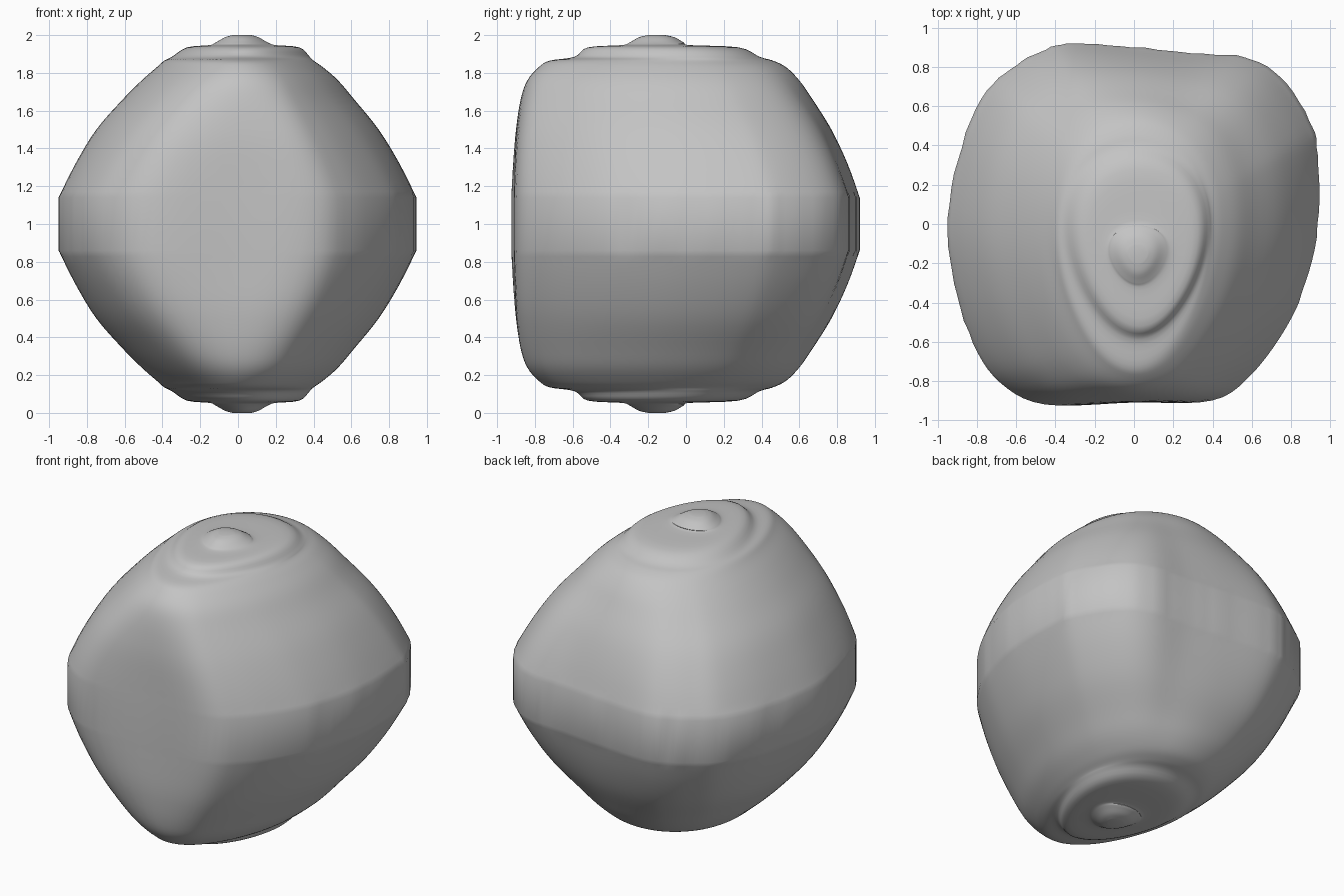
import bpy
import bmesh
import math
import random
from mathutils import Vector

old = bpy.data.objects.get("Cube")
if old:
    bpy.data.objects.remove(old, do_unlink=True)

random.seed(4)


def spline(points, steps, closed):
    """Smooth curve through points of any dimension."""
    count = len(points)
    pick = (lambda i: points[i % count]) if closed else (
        lambda i: points[max(0, min(count - 1, i))])
    result = []
    for i in range(count if closed else count - 1):
        a, b, c, d = (Vector(pick(i + k)) for k in (-1, 0, 1, 2))
        for s in range(steps):
            t = s / steps
            result.append(b + (c - a) * (t / 2)
                          + (a * 2 - b * 5 + c * 4 - d) * (t * t / 2)
                          + (b * 3 - a - c * 3 + d) * (t ** 3 / 2))
    if not closed:
        result.append(Vector(points[-1]))
    return result


# Widest outline of the stone, seen from above
OUTLINE = [(0, -.9), (.4, -.89), (.6, -.76), (.78, -.52), (.88, -.3),
           (.945, 0), (.945, .35), (.9, .53), (.75, .75), (.57, .85),
           (.3, .87), (0, .9), (-.3, .92), (-.45, .89), (-.6, .81),
           (-.75, .68), (-.88, .4), (-.95, .03), (-.92, -.3),
           (-.82, -.6), (-.68, -.8), (-.45, -.91)]

# Distance from the waist, then left, right, front and back reach
LEVELS = [(.14, -.95, .945, -.925, .92), (.32, -.86, .855, -.915, .855),
          (.5, -.75, .745, -.9, .77), (.66, -.61, .615, -.875, .67),
          (.76, -.51, .53, -.84, .6), (.83, -.43, .45, -.78, .53),
          (.865, -.39, .4, -.72, .46), (.885, -.35, .38, -.59, .39),
          (.935, -.27, .325, -.52, .28), (.947, -.15, .2, -.34, .02),
          (.96, -.12, .16, -.3, -.01), (.988, -.07, .11, -.25, -.06),
          (1, -.03, .07, -.2, -.11)]

outline = spline(OUTLINE, 5, True)
ripple = [random.uniform(.992, 1) for _ in outline]


def fit(values, low, high):
    """Spread values so that they reach exactly from low to high."""
    least, most = min(values), max(values)
    return [low + (v - least) / (most - least) * (high - low) for v in values]


def ring(level):
    """Cross-section that turns from the outline into a small egg shape."""
    dist, left, right, front, back = level
    blend = max(0, min(1, (dist - .14) / .74)) ** 1.5
    us, vs = [], []
    for p, wave in zip(outline, ripple):
        u, v = p.x / .95, p.y / .92
        angle = math.atan2(v, u)
        egg_u = math.cos(angle) * (1 + .2 * math.sin(angle))
        # The waist is slightly fluted except on the flat front
        if dist < .15 and v > -.6:
            u, v = u * wave, v * wave
        us.append(u + (egg_u - u) * blend)
        vs.append(v + (math.sin(angle) - v) * blend)
    return zip(fit(us, left, right), fit(vs, front, back))


# Stack the rings, mirrored about the waist
levels = spline(LEVELS, 4, False)
bm = bmesh.new()
rings = []
for side, rows in ((-1, reversed(levels)), (1, levels)):
    for level in rows:
        rings.append([bm.verts.new((x, y, 1 + side * level[0]))
                      for x, y in ring(level)])
for low, high in zip(rings, rings[1:]):
    for i in range(len(low)):
        j = (i + 1) % len(low)
        bm.faces.new((low[i], low[j], high[j], high[i]))
bm.faces.new(reversed(rings[0]))
bm.faces.new(rings[-1])
bmesh.ops.recalc_face_normals(bm, faces=bm.faces)

mesh = bpy.data.meshes.new("stone")
bm.to_mesh(mesh)
bm.free()
stone = bpy.data.objects.new("stone", mesh)
bpy.context.collection.objects.link(stone)

# Plain grey stone
grey = bpy.data.materials.new("stone grey")
grey.use_nodes = True
colour = (.55, .55, .55, 1)
grey.diffuse_color = colour
grey.node_tree.nodes["Principled BSDF"].inputs["Base Color"].default_value = colour
mesh.materials.append(grey)

bpy.context.view_layer.objects.active = stone
stone.select_set(True)
bpy.ops.object.shade_smooth_by_angle(angle=math.radians(40))
